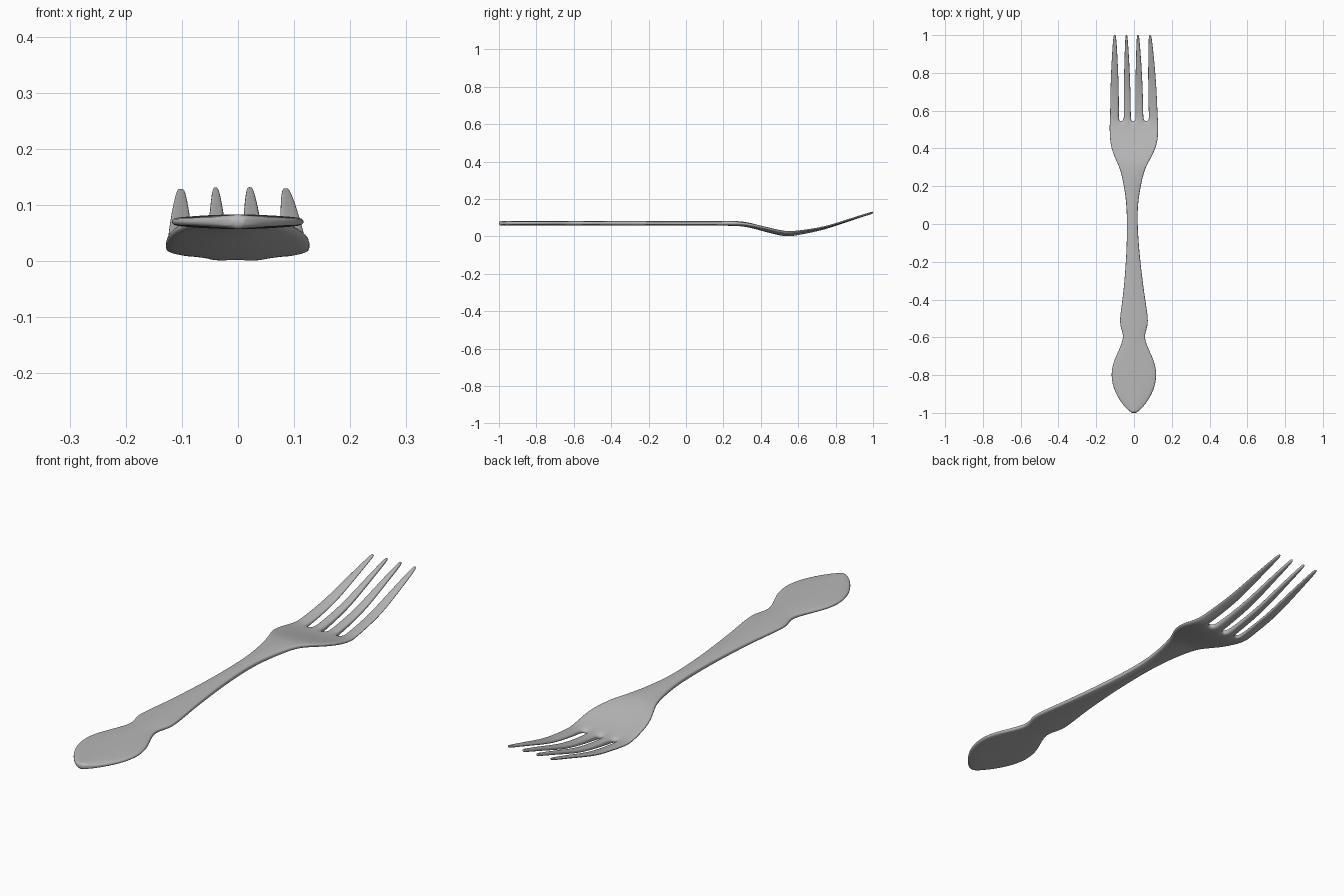
import bpy, bmesh

if "Cube" in bpy.data.objects:
    bpy.data.objects.remove(bpy.data.objects["Cube"])


def lerp(table, t):
    """Piecewise-linear lookup in a list of (position, value)."""
    for (a, va), (b, vb) in zip(table, table[1:]):
        if t <= b:
            return va + (vb - va) * max(0, (t - a) / (b - a))
    return table[-1][1]


# Plan outline of handle and head: (y, half width)
OUTLINE = [(-1.0, .010), (-.985, .033), (-.95, .064), (-.90, .095), (-.85, .114),
           (-.79, .121), (-.73, .109), (-.67, .081), (-.62, .060), (-.585, .057),
           (-.55, .069), (-.515, .076), (-.45, .068), (-.35, .053), (-.2, .038),
           (-.08, .030), (.05, .027), (.14, .034), (.22, .048), (.29, .065),
           (.33, .085), (.37, .105), (.41, .119), (.45, .127), (.50, .129), (.545, .128)]
# Side profile, sideways drift, half thickness and dishing along the length
HEIGHT = [(-1, .0700), (.22, .0700), (.29, .068), (.33, .062), (.37, .052), (.41, .041),
          (.45, .030), (.50, .018), (.545, .011), (.58, .014), (.65, .025), (.73, .041),
          (.81, .066), (.89, .093), (.95, .112), (1, .128)]
DRIFT = [(-.4, 0), (.05, -.010), (.29, -.008), (.45, 0)]
THICK = [(-1, .013), (.3, .013), (.45, .013), (.55, .013), (.65, .009), (1, .006)]
DISH = [(.25, 0), (.45, .010), (.6, .010), (1, -.002)]

# Tines: root centre, tip centre, half width at root
TINES = [(-.103, -.102, .024), (-.035, -.040, .019), (.029, .021, .021), (.102, .085, .024)]
TINE_WIDTH = [(.58, 1), (.65, .98), (.73, .92), (.81, .80), (.89, .62),
              (.95, .46), (.985, .33), (1.001, .2)]
COLUMNS = [(c + k * w) / .126 for c, _, w in TINES for k in (-1, 0, 1)]

bm = bmesh.new()


def pair(x, y, u):
    """One upper and one lower vertex at a point of the sheet."""
    z = lerp(HEIGHT, y) + lerp(DISH, y) * u * u
    h = lerp(THICK, y) * (1 - .5 * min(1, u * u))
    return bm.verts.new((x, y, z + h)), bm.verts.new((x, y, z - h))


cells = []


def strip(a, b):
    for i in range(len(a) - 1):
        cells.append((a[i], a[i + 1], b[i + 1], b[i]))


# Handle and head
rows = [[pair(lerp(DRIFT, y) + w * u, y, u) for u in COLUMNS] for y, w in OUTLINE]
for a, b in zip(rows, rows[1:]):
    strip(a, b)

# Four tines growing out of the head's last row
for n, (root, tip, width) in enumerate(TINES):
    prev = rows[-1][n * 3:n * 3 + 3]
    for y, f in TINE_WIDTH:
        t = ((y - .545) / .455) ** 1.3
        c = root + (tip - root) * t
        row = [pair(c + k * width * f, y, (c + k * width * f) / .126) for k in (-1, 0, 1)]
        strip(prev, row)
        prev = row

# Upper and lower skins, then the rim along every open edge
edges = set()
for cell in cells:
    bm.faces.new([p[0] for p in cell])
    bm.faces.new([p[1] for p in reversed(cell)])
    edges.update(zip(cell, cell[1:] + cell[:1]))
for p, q in edges:
    if (q, p) not in edges:
        bm.faces.new((q[0], p[0], p[1], q[1]))
bmesh.ops.recalc_face_normals(bm, faces=bm.faces)
for f in bm.faces:
    f.smooth = True

mesh = bpy.data.meshes.new("fork")
bm.to_mesh(mesh)
bm.free()
fork = bpy.data.objects.new("fork", mesh)
bpy.context.collection.objects.link(fork)
sub = fork.modifiers.new("smooth", 'SUBSURF')
sub.levels = sub.render_levels = 2

# Darker steel grey
steel = bpy.data.materials.new("steel")
steel.diffuse_color = (.48, .48, .48, 1)
steel.use_nodes = True
steel.node_tree.nodes["Principled BSDF"].inputs["Base Color"].default_value = steel.diffuse_color
mesh.materials.append(steel)
